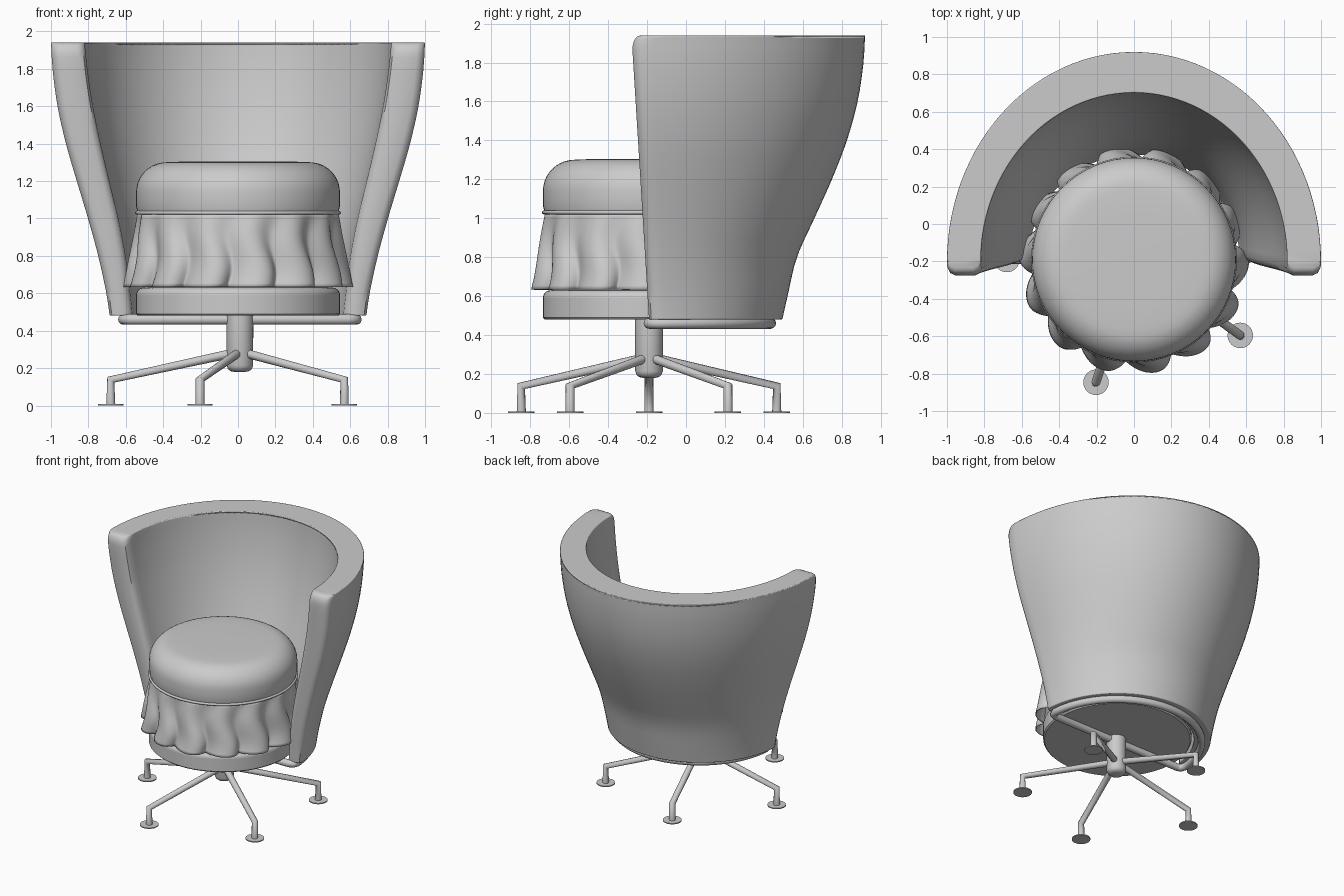
import bpy, bmesh
from math import sin, cos, pi, asin, sqrt, radians

if "Cube" in bpy.data.objects:
    bpy.data.objects.remove(bpy.data.objects["Cube"])

CY = -0.19          # seat / base centre in y
BX = 0.01           # base centre in x


def finish(name, bm, angle=40):
    bmesh.ops.recalc_face_normals(bm, faces=bm.faces)
    me = bpy.data.meshes.new(name)
    bm.to_mesh(me)
    bm.free()
    ob = bpy.data.objects.new(name, me)
    bpy.context.collection.objects.link(ob)
    bpy.ops.object.select_all(action='DESELECT')
    ob.select_set(True)
    bpy.context.view_layer.objects.active = ob
    bpy.ops.object.shade_smooth_by_angle(angle=radians(angle))
    return ob


def lathe(name, profile, x, y, n=64):
    """Revolve (radius, z) points; the ends are capped."""
    bm = bmesh.new()
    rings = [[bm.verts.new((x + r * cos(2 * pi * i / n), y + r * sin(2 * pi * i / n), z))
              for i in range(n)] for r, z in profile]
    for a, b in zip(rings, rings[1:]):
        for i in range(n):
            j = (i + 1) % n
            bm.faces.new((a[i], a[j], b[j], b[i]))
    bm.faces.new(rings[0][::-1])
    bm.faces.new(rings[-1])
    return finish(name, bm)


def tube(name, pts, radius, cyclic=False):
    cu = bpy.data.curves.new(name, 'CURVE')
    cu.dimensions = '3D'
    cu.bevel_depth = radius
    cu.bevel_resolution = 4
    cu.use_fill_caps = True
    sp = cu.splines.new('POLY')
    sp.points.add(len(pts) - 1)
    for p, co in zip(sp.points, pts):
        p.co = (*co, 1)
    sp.use_cyclic_u = cyclic
    sp.use_smooth = True
    ob = bpy.data.objects.new(name, cu)
    bpy.context.collection.objects.link(ob)
    return ob


def arc(r0, z0, rad, a0, a1, n=8):
    return [(r0 + rad * cos(radians(a0 + (a1 - a0) * i / n)),
             z0 + rad * sin(radians(a0 + (a1 - a0) * i / n))) for i in range(n + 1)]


def smooth_lookup(keys, z):
    """Catmull-Rom interpolation of rows (z, values...)."""
    k = max(i for i in range(len(keys) - 1) if keys[i][0] <= z + 1e-6)
    p0, p1 = keys[max(k - 1, 0)], keys[k]
    p2, p3 = keys[k + 1], keys[min(k + 2, len(keys) - 1)]
    h = p2[0] - p1[0]
    t = (z - p1[0]) / h
    out = []
    for c in range(1, len(p1)):
        m1 = (p2[c] - p0[c]) / (p2[0] - p0[0]) * h
        m2 = (p3[c] - p1[c]) / (p3[0] - p1[0]) * h
        out.append((2*t**3 - 3*t**2 + 1) * p1[c] + (t**3 - 2*t**2 + t) * m1
                   + (3*t**2 - 2*t**3) * p2[c] + (t**3 - t**2) * m2)
    return out


# Wrap-around backrest: rows of z, outer half width, outer depth, inner half width, inner depth
SHELL = [(0.48, 0.688, 0.695, 0.565, 0.570), (0.60, 0.705, 0.722, 0.578, 0.590),
         (0.80, 0.748, 0.770, 0.602, 0.625), (1.00, 0.802, 0.860, 0.640, 0.690),
         (1.20, 0.862, 0.950, 0.688, 0.760), (1.40, 0.920, 1.027, 0.735, 0.820),
         (1.60, 0.965, 1.082, 0.776, 0.865), (1.80, 0.992, 1.112, 0.806, 0.893),
         (1.94, 1.000, 1.120, 0.820, 0.902)]
SC = -0.20
ROUND = 0.08
zs = [0.48 + (1.86 - 0.48) * i / 20 for i in range(21)]
zs += [1.86 + ROUND * sin(radians(a)) for a in (20, 38, 54, 68, 90)]
ENDS = [(0, 0.04), (0.012, 0.014), (0.04, 0)]      # (set-back, thinning) of rounded front edge


def shell_loop(d, inset, frac, side):
    outer, inner = [], []
    for z in zs:
        ax, ay, bx, by = smooth_lookup(SHELL, z)
        y_end = -0.19 - 0.09 * (z - 0.48) / 1.46 + d
        if z > 1.86:
            y_end += 0.6 * (ROUND - sqrt(max(0, ROUND**2 - (z - 1.86)**2)))
        for lst, a, b in ((outer, ax - inset, ay - inset), (inner, bx + inset, by + inset)):
            t = asin((y_end - SC) / b)
            t += (pi / 2 - t) * frac
            lst.append((side * a * cos(t), SC + b * sin(t), z))
    return outer + inner[::-1]


half = [(d, i, 0) for d, i in ENDS] + [(0.04, 0, k / 28) for k in range(1, 29)]
cols = [(*h, 1) for h in half] + [(*h, -1) for h in half[-2::-1]]
bm = bmesh.new()
loops = [[bm.verts.new(p) for p in shell_loop(*c)] for c in cols]
m = len(loops[0])
for a, b in zip(loops, loops[1:]):
    for i in range(m):
        bm.faces.new((a[i], a[(i + 1) % m], b[(i + 1) % m], b[i]))
for lp in (loops[0], loops[-1]):
    for k in range(len(zs) - 1):
        bm.faces.new((lp[k], lp[k + 1], lp[m - 2 - k], lp[m - 1 - k]))
shell = finish("backrest_shell", bm)
bev = shell.modifiers.new("soft_edge", 'BEVEL')
bev.width = 0.012
bev.segments = 3
bev.limit_method = 'ANGLE'
bev.angle_limit = radians(55)

# Seat cushion, piping, core and lower drum
lathe("seat_cushion", [(0.50, 1.03), (0.537, 1.034), (0.544, 1.06), (0.545, 1.11)]
      + [(0.385 + 0.16 * cos(radians(a)), 1.14 + 0.16 * sin(radians(a))) for a in range(0, 90, 9)]
      + [(0.37, 1.302), (0.25, 1.305), (0.02, 1.305)], 0, CY)
tube("seat_piping", [(0.54 * cos(2 * pi * i / 64), CY + 0.54 * sin(2 * pi * i / 64), 1.03)
                     for i in range(64)], 0.010, True)
lathe("seat_core", [(0.50, 0.60), (0.50, 1.035)], 0, CY)
lathe("seat_drum", [(0.535, 0.48), (0.545, 0.49), (0.545, 0.59)]
      + arc(0.505, 0.59, 0.04, 0, 90) + [(0.3, 0.63)], 0, CY)

# Gathered skirt with 14 wavering folds
bm = bmesh.new()
N, ROWS, FOLDS = 336, 20, 14
rows = []
for k in range(ROWS + 1):
    t = k / ROWS
    row = []
    for i in range(N):
        a = 2 * pi * i / N
        ph = FOLDS * (a + radians(81))
        sway = 0.5 * sin(2 * pi * t + 0.6 * sin(2 * a))
        amp = 0.006 + 0.030 * t ** 0.8
        w = cos(ph + sway)
        r = 0.533 + 0.046 * t ** 1.2 + amp * w
        ang = a + 0.05 * t * sin(ph + sway) * 0.9 + 0.03 * t * cos(ph + sway)
        z = 1.025 - 0.39 * t
        row.append(bm.verts.new((r * cos(ang), CY + r * sin(ang), z)))
    rows.append(row)
for a, b in zip(rows, rows[1:]):
    for i in range(N):
        j = (i + 1) % N
        bm.faces.new((a[i], b[i], b[j], a[j]))
skirt = finish("seat_skirt", bm, 60)
sol = skirt.modifiers.new("cloth", 'SOLIDIFY')
sol.thickness = 0.008

# D-shaped support tube under the shell, with a straight front bar
pts = [(BX + 0.625 * cos(pi * i / 40), CY + 0.625 * sin(pi * i / 40), 0.46) for i in range(1, 40)]
pts = ([(BX + 0.58, CY, 0.46), (BX + 0.61, CY + 0.01, 0.46)] + pts
       + [(BX - 0.61, CY + 0.01, 0.46), (BX - 0.58, CY, 0.46)])
tube("support_ring", pts, 0.028, True)

# Centre column
lathe("column", [(0.03, 0.18), (0.05, 0.184), (0.064, 0.195), (0.071, 0.215), (0.072, 0.49)],
      BX, CY, 32)

# Five bent legs with disc feet
for k in range(5):
    a = radians(36 + 72 * k)
    path = [(0.045, 0.278), (0.69, 0.138), (0.69, 0.005)]
    tube(f"leg_{k + 1}", [(BX + r * cos(a), CY + r * sin(a), z) for r, z in path], 0.024)
    lathe(f"foot_{k + 1}", [(0.068, 0), (0.068, 0.008)],
          BX + 0.69 * cos(a), CY + 0.69 * sin(a), 32)
